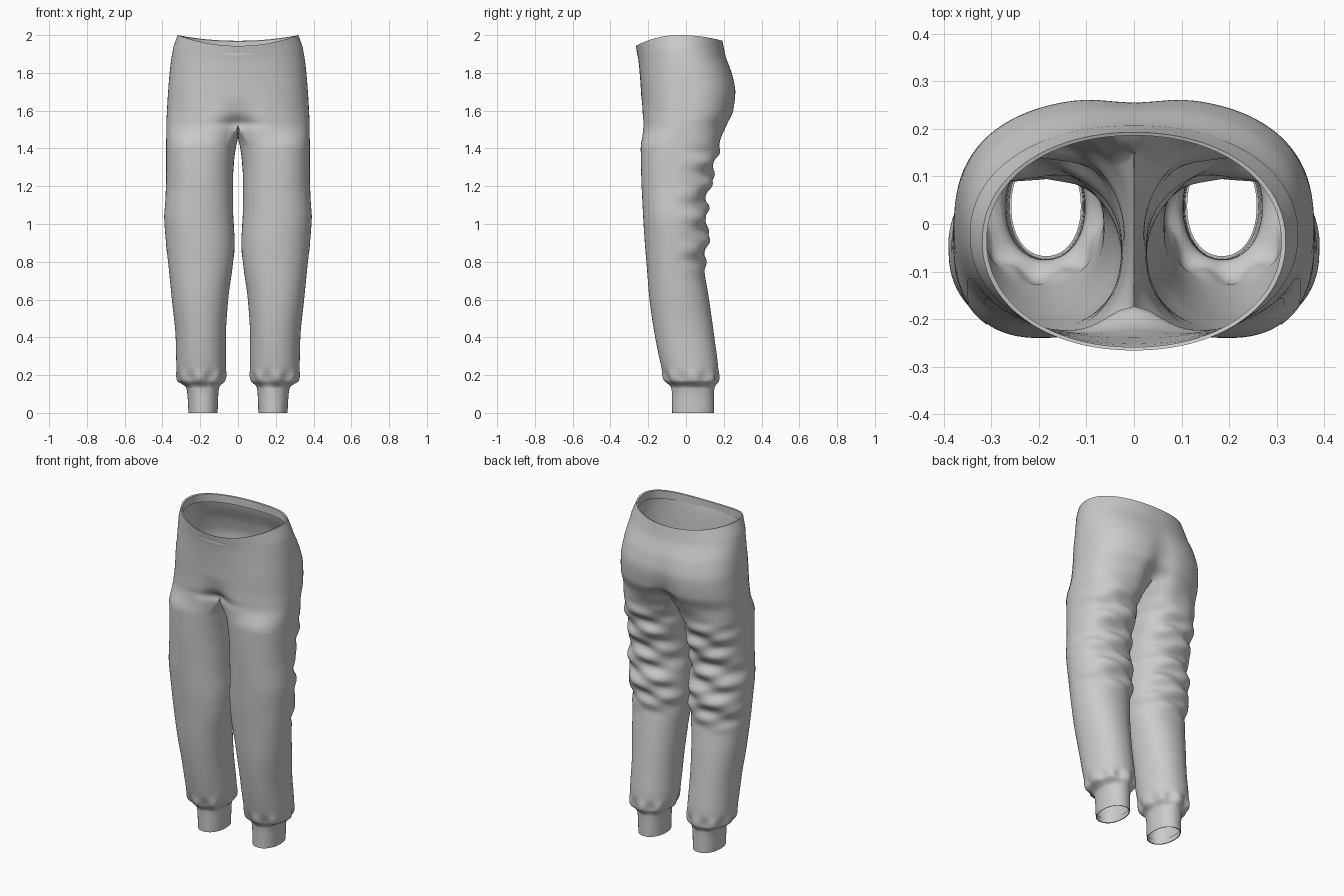
import bpy, bmesh
from math import sin, cos, pi, exp, radians
from mathutils import Vector

if "Cube" in bpy.data.objects:
    bpy.data.objects.remove(bpy.data.objects["Cube"])

# Hip profile: z, half width, front y, back y, squareness, front pinch, back pinch
HIP = [(2.00, .318, -.265, .192, 2.1, 0, 0), (1.92, .345, -.252, .208, 2.15, 0, 0),
       (1.80, .362, -.243, .250, 2.35, 0, .02), (1.70, .370, -.238, .267, 2.5, 0, .05),
       (1.60, .376, -.236, .258, 2.5, .06, .12), (1.53, .379, -.237, .228, 2.5, .22, .30),
       (1.40, .380, -.240, .170, 2.5, .30, .35)]
# Leg profile: z, inner x, outer x, front y, back y
LEG = [(1.53, .003, .379, -.237, .228), (1.44, .008, .380, -.240, .185),
       (1.30, .024, .380, -.238, .150), (1.20, .027, .381, -.235, .130),
       (1.12, .027, .385, -.231, .108), (1.04, .025, .390, -.227, .110),
       (.90, .018, .381, -.218, .116), (.78, .028, .368, -.208, .098),
       (.60, .052, .350, -.193, .122), (.40, .064, .330, -.163, .150),
       (.22, .064, .325, -.124, .170), (.17, .072, .318, -.108, .168),
       (.14, .098, .278, -.080, .152), (.12, .103, .270, -.075, .148),
       (.00, .108, .262, -.073, .148)]
CROTCH, BLEND = 1.53, .13
M, K = 72, 26


def smooth(t):
    t = min(1, max(0, t))
    return t * t * (3 - 2 * t)


def sample(table, z):
    """Monotone smooth interpolation of a profile table by height."""
    z = max(table[-1][0], min(table[0][0], z))
    i = next(i for i in range(len(table) - 1) if z >= table[i + 1][0])

    def slope(j, c):
        if j in (0, len(table) - 1):
            return (lambda p, q: (q[c] - p[c]) / (q[0] - p[0]))(*(table[:2] if j == 0 else table[-2:]))
        p, q, r = table[j - 1:j + 2]
        a, b = (q[c] - p[c]) / (q[0] - p[0]), (r[c] - q[c]) / (r[0] - q[0])
        return 2 * a * b / (a + b) if a * b > 0 else 0

    p, q = table[i], table[i + 1]
    h = q[0] - p[0]
    t = (z - p[0]) / h
    return [(2*t**3 - 3*t*t + 1) * p[c] + (t**3 - 2*t*t + t) * h * slope(i, c)
            + (3*t*t - 2*t**3) * q[c] + (t**3 - t*t) * h * slope(i + 1, c)
            for c in range(1, len(p))]


def spow(v, n):
    return (1 if v >= 0 else -1) * abs(v) ** (2 / n)


def hip_point(t, z):
    xo, yf, yb, n, kf, kb = sample(HIP, z)
    a = -pi / 2 + pi * t
    s = sin(a)
    x = xo * spow(max(0, cos(a)), n) if 0 < t < 1 else 0
    off = (yb - yf) / 2 * spow(s, n) * (1 - (kf if s < 0 else kb) * exp(-(x / .075) ** 2))
    drop = (.057 if s < 0 else .03) * s * s * smooth((z - 1.6) / .4)
    y = (yf + yb) / 2 + off
    if s < 0:   # crease where thigh meets the front
        y += .013 * exp(-((z - 1.53) / .02) ** 2 - (x / .13) ** 2)
    return Vector((x, y, z - drop))


def leg_point(a, z):
    xi, xo, yf, yb = sample(LEG, z)
    c, s = cos(a), sin(a)
    n = 2.15 + .3 * smooth((z - 1.1) / .4)
    # drape folds behind the knee, then gathers above the cuff
    back = max(0, s) ** .7 * smooth((z - .7) / .15) * smooth((1.48 - z) / .15)
    d = .011 * back * sin(42 * z + 2.6 * c) + .006 * back * sin(65 * z - 4 * c)
    d += .009 * sin(8 * a + 1) * exp(-((z - .185) / .035) ** 2)
    return Vector(((xi + xo) / 2 + ((xo - xi) / 2 + d * .6) * spow(c, n),
                   (yf + yb) / 2 + ((yb - yf) / 2 + d) * spow(s, n), z))


def outer_point(t, z):
    if z >= CROTCH:
        return hip_point(t, z)
    leg = leg_point(radians(-135 + 270 * t), z)
    w = smooth((CROTCH - z) / BLEND)
    return leg if w == 1 else hip_point(t, z).lerp(leg, w)


def inner_point(u, z):
    w = smooth((CROTCH - z) / BLEND)
    saddle = hip_point(1, z).lerp(hip_point(0, z), u)
    p = saddle.lerp(leg_point(radians(135 + 90 * u), z), w)
    p.z = z - .05 * sin(pi * u) * (1 - w)
    return p


def steps(a, b, n):
    return [a + (b - a) * i / n for i in range(n + 1)]


def grid(bm, rows):
    vs = [[bm.verts.new(p) for p in r] for r in rows]
    for r, q in zip(vs, vs[1:]):
        for i in range(len(r) - 1):
            bm.faces.new((r[i], r[i + 1], q[i + 1], q[i]))


def finish(name, *grids):
    bm = bmesh.new()
    for g in grids:
        grid(bm, g)
    bmesh.ops.remove_doubles(bm, verts=bm.verts, dist=1e-5)
    bmesh.ops.recalc_face_normals(bm, faces=bm.faces)
    me = bpy.data.meshes.new(name)
    bm.to_mesh(me)
    bm.free()
    ob = bpy.data.objects.new(name, me)
    bpy.context.collection.objects.link(ob)
    m = ob.modifiers.new("mirror", 'MIRROR')
    m.merge_threshold = .0005
    bpy.context.view_layer.objects.active = ob
    ob.select_set(True)
    bpy.ops.object.shade_smooth_by_angle(angle=radians(50))
    ob.select_set(False)


def scaled(row, f, dz=0, cx=0, cy=0):
    return [Vector((cx + (p.x - cx) * f, cy + (p.y - cy) * f, p.z + dz)) for p in row]


T, U = steps(0, 1, M), steps(0, 1, K)

# Seat and both legs as one draped surface
leg_z = steps(CROTCH, .25, 90) + steps(.25, .12, 16)[1:]
finish("trouser_body",
       [[hip_point(t, z) for t in T] for z in steps(1.93, CROTCH, 28)],
       [[outer_point(t, z) for t in T] for z in leg_z],
       [[inner_point(u, z) for u in U] for z in leg_z])

# Waistband with a turned-in rim
band = [scaled([hip_point(t, z) for t in T], 1.004, 0, 0, -.03) for z in steps(2.0, 1.925, 5)]
rim = [scaled(band[0], .97, dz, 0, -.03) for dz in (-.05, -.003)]
finish("waistband", rim + band)

# Ankle cuffs with a turned-in hem
A = steps(0, 2 * pi, 56)
cuff = [[leg_point(a, z) for a in A] for z in steps(.132, 0, 6)]
hem = [scaled(cuff[-1], .95, dz, .185, .037) for dz in (.001, .03)]
finish("ankle_cuff", cuff + hem)

# Slim side pocket welts lying on the hips
finish("side_pocket", [scaled([outer_point(t, z) for t in steps(.29, .36, 6)], 1.006, 0, .1, 0)
                       for z in steps(1.78, 1.40, 16)])
